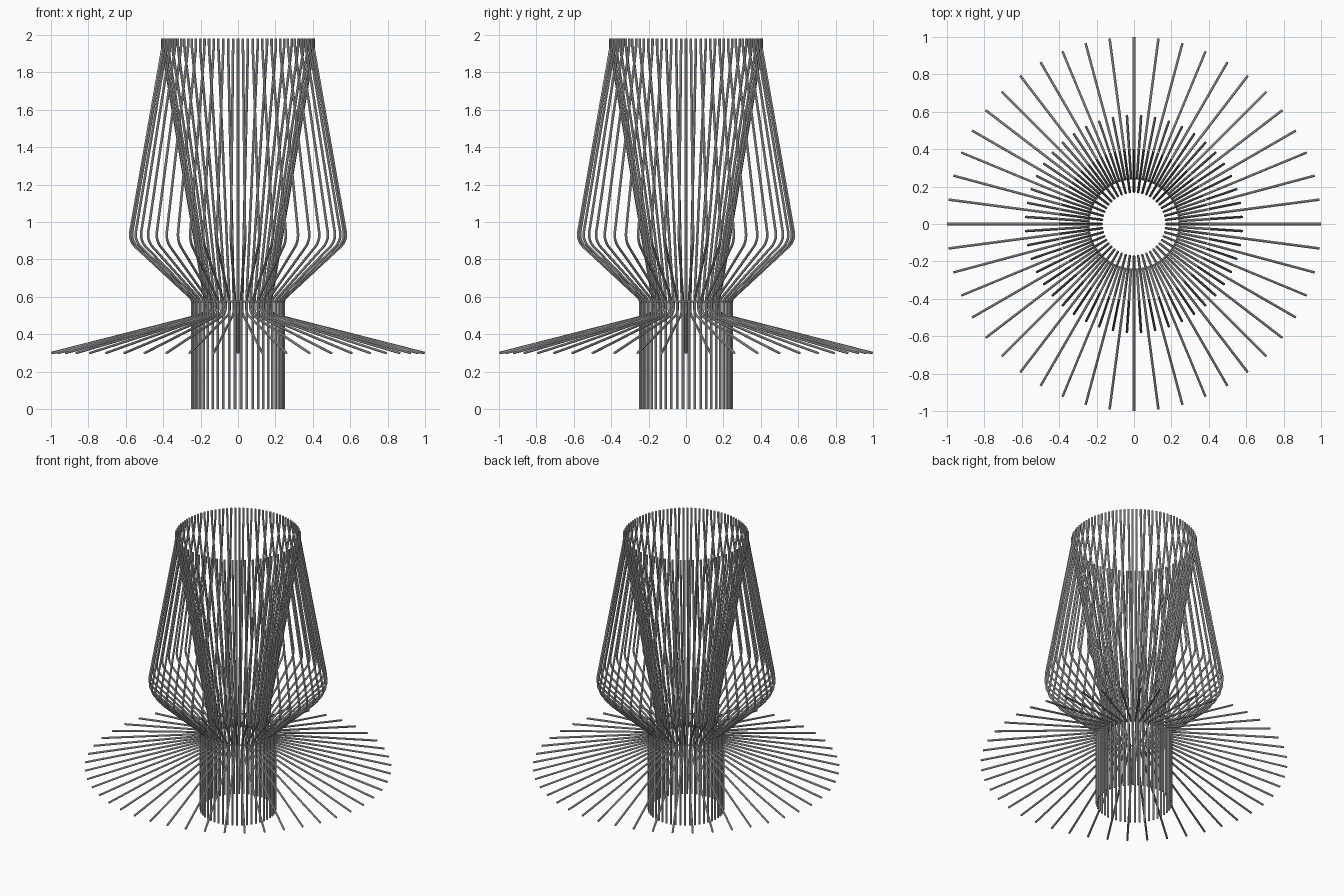
import bpy
import bmesh
from math import cos, sin, tau
from mathutils import Vector

cube = bpy.data.objects.get("Cube")
if cube:
    bpy.data.objects.remove(cube, do_unlink=True)

COUNT = 48
ROD_RADIUS = 0.0068

# Brushed grey metal
metal = bpy.data.materials.new("light_grey_metal")
metal.use_nodes = True
grey = (0.6, 0.6, 0.6, 1)
metal.diffuse_color = grey
metal.node_tree.nodes["Principled BSDF"].inputs["Base Color"].default_value = grey


def rounded(corners, steps=5):
    """Round the corners of a path of (radius, height, rounding)."""
    pts = [Vector(c[:2]) for c in corners]
    path = [pts[0]]
    for a, b, c, corner in zip(pts, pts[1:], pts[2:], corners[1:]):
        start = b + (a - b).normalized() * corner[2]
        end = b + (c - b).normalized() * corner[2]
        for i in range(steps + 1):
            t = i / steps
            path.append(start * (1 - t) ** 2 + b * 2 * t * (1 - t) + end * t * t)
    path.append(pts[-1])
    return path


def rod_family(name, corners, offset):
    """Repeat one bent rod around the vertical axis."""
    curve = bpy.data.curves.new(name, "CURVE")
    curve.dimensions = "3D"
    curve.bevel_depth = ROD_RADIUS
    curve.bevel_resolution = 2
    curve.use_fill_caps = True
    path = rounded(corners)
    for i in range(COUNT):
        angle = tau * (i + offset) / COUNT
        spline = curve.splines.new("POLY")
        spline.points.add(len(path) - 1)
        for point, (r, z) in zip(spline.points, path):
            point.co = (r * cos(angle), r * sin(angle), z, 1)
    curve.materials.append(metal)
    obj = bpy.data.objects.new(name, curve)
    bpy.context.collection.objects.link(obj)
    bpy.ops.object.select_all(action="DESELECT")
    obj.select_set(True)
    bpy.context.view_layer.objects.active = obj
    bpy.ops.object.convert(target="MESH")

    # Weld the end caps and turn every face outward
    mesh = bpy.context.object.data
    bm = bmesh.new()
    bm.from_mesh(mesh)
    bmesh.ops.remove_doubles(bm, verts=bm.verts, dist=0.0001)
    bmesh.ops.recalc_face_normals(bm, faces=bm.faces)
    bm.to_mesh(mesh)
    bm.free()
    bpy.ops.object.shade_smooth_by_angle()


# Outer rods: straight lower tube, flared cage, tapered top
rod_family("outer_cage_rods",
           [(0.244, 0, 0), (0.244, 0.585, 0.02), (0.585, 0.9, 0.05),
            (0.405, 1.93, 0.02), (0.405, 1.98, 0)], 0.5)

# Inner rods: funnel that turns outward into the skirt of spokes
rod_family("inner_funnel_and_skirt_rods",
           [(0.405, 1.98, 0), (0.405, 1.93, 0.02), (0.165, 0.512, 0.05),
            (0.999, 0.299, 0)], 0)

# Thin hoop holding the rods at the neck
bpy.ops.mesh.primitive_torus_add(major_radius=0.244, minor_radius=0.006,
                                 major_segments=96, minor_segments=8,
                                 location=(0, 0, 0.575))
hoop = bpy.context.object
hoop.name = "neck_hoop"
hoop.data.materials.append(metal)
bpy.ops.object.shade_smooth_by_angle()
